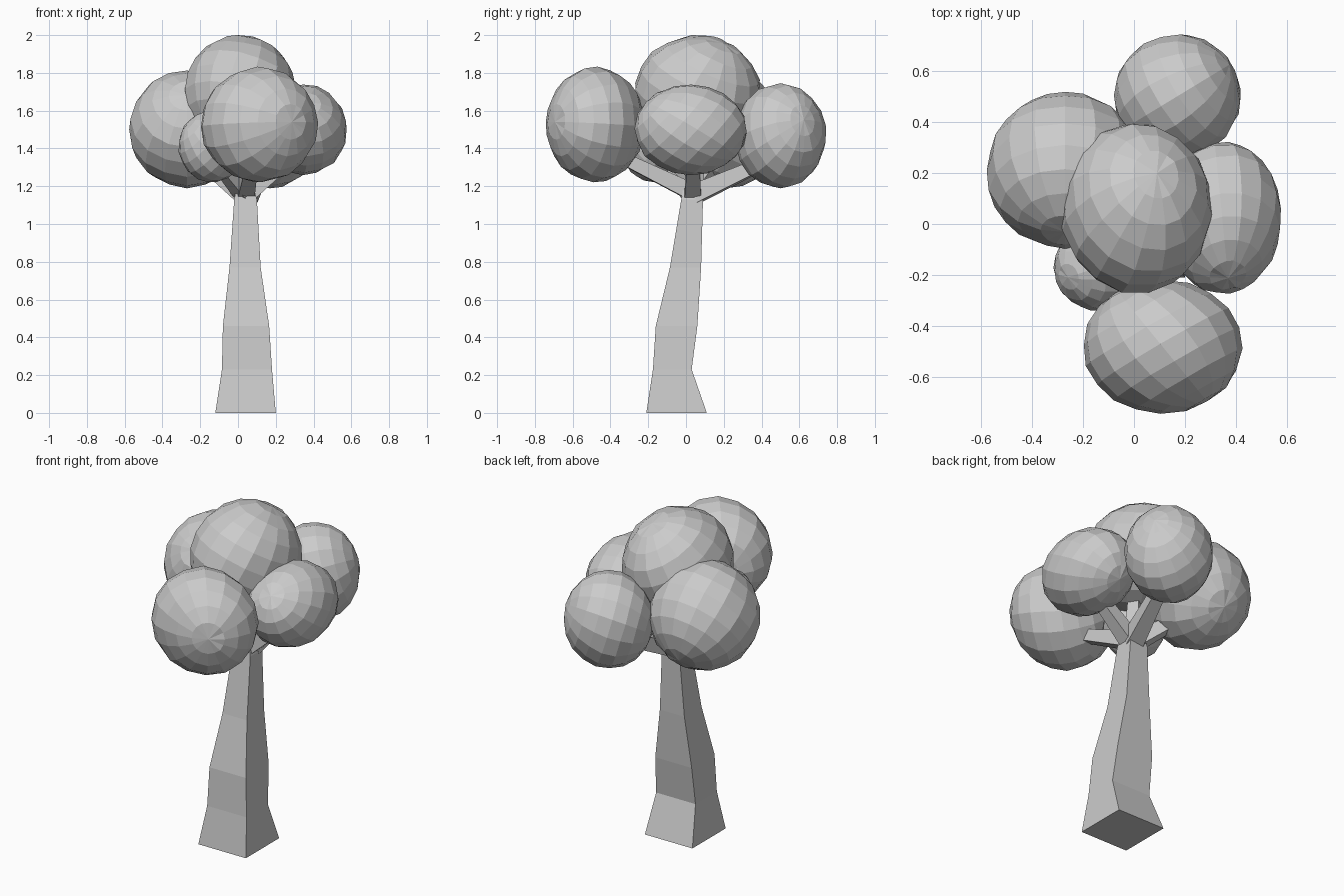
import bpy, bmesh, math, random
from mathutils import Vector

if "Cube" in bpy.data.objects:
    bpy.data.objects.remove(bpy.data.objects["Cube"])

random.seed(4)


def finish(bm, name):
    bmesh.ops.recalc_face_normals(bm, faces=bm.faces)
    mesh = bpy.data.meshes.new(name)
    bm.to_mesh(mesh)
    bm.free()
    obj = bpy.data.objects.new(name, mesh)
    bpy.context.collection.objects.link(obj)
    return obj


def loft(name, rings):
    """Skin a stack of four-cornered rings and cap both ends."""
    bm = bmesh.new()
    loops = [[bm.verts.new(p) for p in ring] for ring in rings]
    for a, b in zip(loops, loops[1:]):
        for i in range(4):
            j = (i + 1) % 4
            bm.faces.new((a[i], a[j], b[j], b[i]))
    bm.faces.new(loops[0])
    bm.faces.new(loops[-1])
    return finish(bm, name)


def rect(x0, x1, y0, y1, z):
    return [(x0, y0, z), (x1, y0, z), (x1, y1, z), (x0, y1, z)]


def branch(name, start, end, r0, r1):
    """Tapered four-sided limb between two points."""
    start, end = Vector(start), Vector(end)
    d = (end - start).normalized()
    side = d.cross(Vector((0, 0, 1))).normalized()
    up = side.cross(d)
    rings = []
    for c, r in ((start, r0), (end, r1)):
        rings.append([c + side * a * r + up * b * r
                      for a, b in ((-1, -1), (1, -1), (1, 1), (-1, 1))])
    loft(name, rings)


def leaf_ball(name, center, radii, pole):
    """Faceted, slightly uneven foliage ball with a tilted pole."""
    bm = bmesh.new()
    bmesh.ops.create_uvsphere(bm, u_segments=16, v_segments=10, radius=1)
    turn = Vector(pole).to_track_quat('Z', 'Y')
    for v in bm.verts:
        p = (turn @ v.co) * random.uniform(0.985, 1.015)
        v.co = Vector(center) + Vector([a * b for a, b in zip(p, radii)])
    finish(bm, name)


# Bent, tapering trunk
loft("trunk", [
    rect(-0.12, 0.20, -0.21, 0.11, 0.00),
    rect(-0.085, 0.18, -0.175, 0.03, 0.23),
    rect(-0.08, 0.165, -0.16, 0.06, 0.46),
    rect(-0.045, 0.12, -0.085, 0.08, 0.77),
    rect(-0.02, 0.10, -0.025, 0.09, 1.13),
    rect(-0.01, 0.085, -0.015, 0.08, 1.19),
])

# Limbs reaching into the foliage
fork = (0.04, 0.035, 1.15)
branch("front_branch", (0.04, 0.03, 1.17), (0.08, -0.38, 1.37), 0.045, 0.03)
branch("back_branch", (0.05, 0.05, 1.16), (0.15, 0.45, 1.34), 0.05, 0.03)
branch("left_branch", fork, (-0.22, 0.18, 1.36), 0.045, 0.03)
branch("right_branch", fork, (0.32, 0.04, 1.38), 0.045, 0.03)
branch("top_branch", (0.04, 0.04, 1.13), (0.03, 0.06, 1.55), 0.04, 0.03)
branch("small_branch", fork, (-0.14, -0.16, 1.36), 0.04, 0.025)

# Foliage balls
for ball in (
    ("foliage_top", (0.01, 0.06, 1.695), (0.30, 0.335, 0.305), (0.27, 0.42, 0.87)),
    ("foliage_front", (0.112, -0.48, 1.525), (0.31, 0.262, 0.305), (0.55, -0.8, 0.05)),
    ("foliage_left", (-0.27, 0.21, 1.50), (0.31, 0.305, 0.31), (0.0, 0.8, -0.6)),
    ("foliage_right", (0.345, 0.025, 1.50), (0.235, 0.297, 0.24), (0.1, -0.8, 0.6)),
    ("foliage_back", (0.17, 0.50, 1.467), (0.25, 0.243, 0.28), (0.8, 0.5, 0.3)),
    ("foliage_small", (-0.14, -0.17, 1.41), (0.175, 0.17, 0.19), (-0.6, -0.2, 0.6)),
):
    leaf_ball(*ball)
